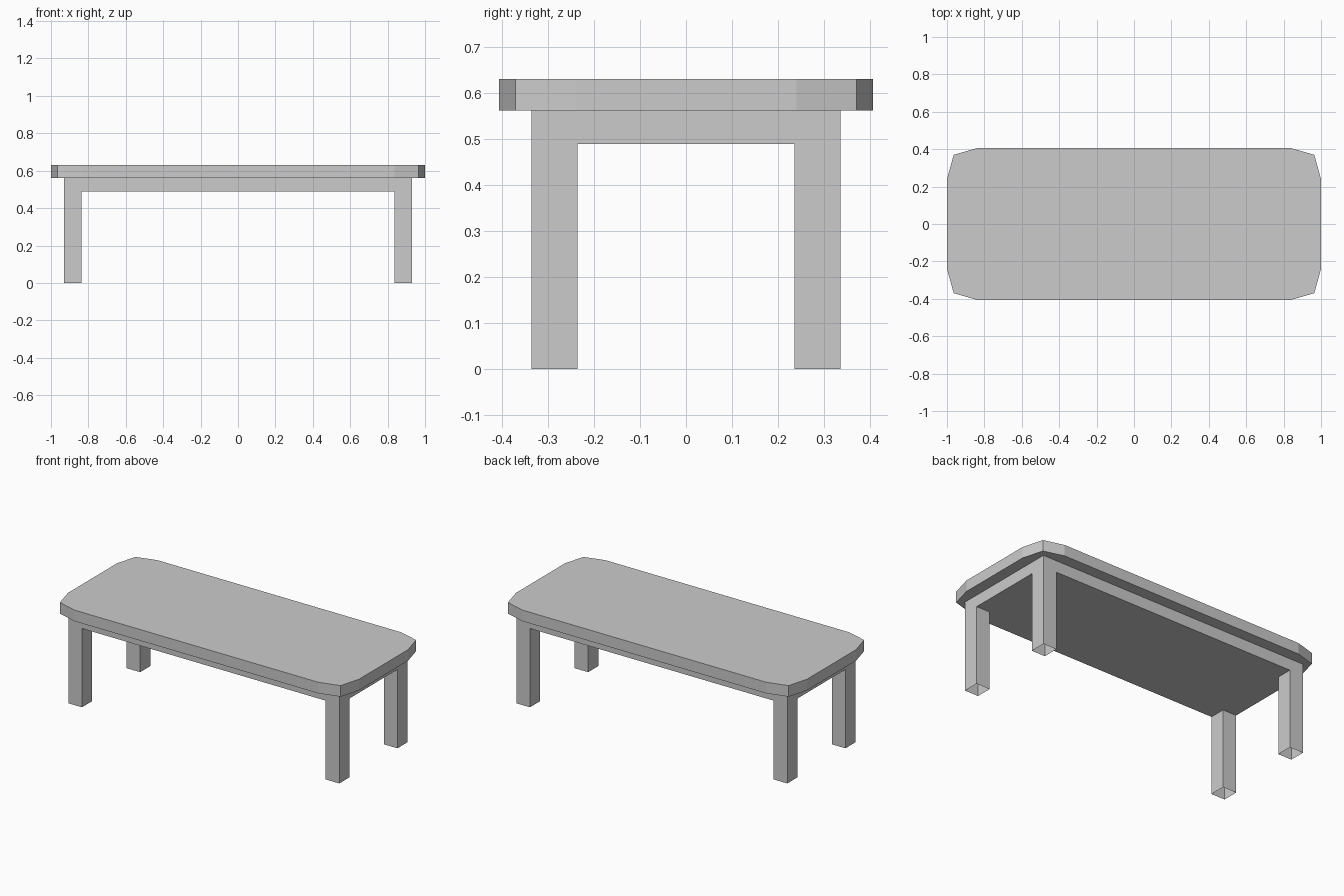
import bpy, bmesh

if "Cube" in bpy.data.objects:
    bpy.data.objects.remove(bpy.data.objects["Cube"])

TOP_Z, UNDER_Z, APRON_Z = 0.63, 0.561, 0.489


def finish(bm, name):
    bmesh.ops.recalc_face_normals(bm, faces=bm.faces[:])
    mesh = bpy.data.meshes.new(name)
    bm.to_mesh(mesh)
    bm.free()
    obj = bpy.data.objects.new(name, mesh)
    bpy.context.collection.objects.link(obj)
    return obj


def extrude_edges(bm, edges, dz):
    res = bmesh.ops.extrude_edge_only(bm, edges=edges)
    verts = [v for v in res["geom"] if isinstance(v, bmesh.types.BMVert)]
    bmesh.ops.translate(bm, verts=verts, vec=(0, 0, dz))


# Tabletop: slab with faceted corners, one corner profile mirrored four ways
corner = [(1.0, 0.24), (0.964, 0.37), (0.838, 0.406)]
half = corner + [(-x, y) for x, y in reversed(corner)]
outline = half + [(-x, -y) for x, y in half]
bm = bmesh.new()
face = bm.faces.new([bm.verts.new((x, y, UNDER_Z)) for x, y in outline])
res = bmesh.ops.extrude_face_region(bm, geom=[face], use_keep_orig=True)
bmesh.ops.translate(bm, vec=(0, 0, TOP_Z - UNDER_Z),
                    verts=[v for v in res["geom"] if isinstance(v, bmesh.types.BMVert)])
finish(bm, "tabletop")

# Underframe: 3x3 grid whose rim rises as the apron and corners drop as legs
xs = (-0.93, -0.837, 0.837, 0.93)
ys = (-0.335, -0.236, 0.236, 0.335)
bm = bmesh.new()
grid = [[bm.verts.new((x, y, APRON_Z)) for y in ys] for x in xs]
corners = []
for i in range(3):
    for j in range(3):
        f = bm.faces.new((grid[i][j], grid[i + 1][j], grid[i + 1][j + 1], grid[i][j + 1]))
        if i != 1 and j != 1:
            corners.append(f)
rim = [e for e in bm.edges if e.is_boundary]
leg_edges = [list(f.edges) for f in corners]
extrude_edges(bm, rim, UNDER_Z - APRON_Z)
# Legs are hollow with open feet
for edges in leg_edges:
    extrude_edges(bm, edges, -APRON_Z)
bmesh.ops.delete(bm, geom=corners, context='FACES_ONLY')
finish(bm, "legs_and_apron")
